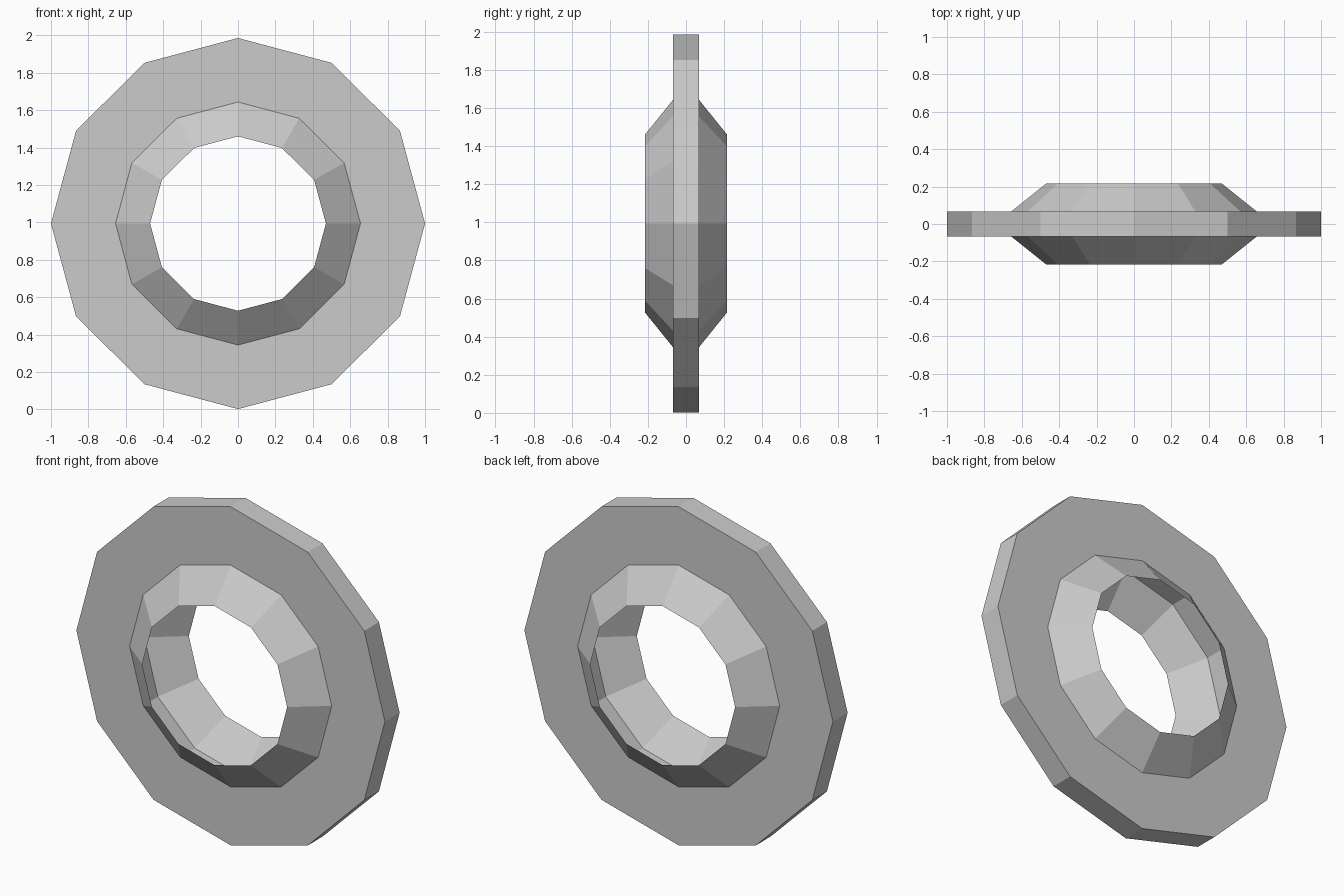
import bpy, bmesh, math

if "Cube" in bpy.data.objects:
    bpy.data.objects.remove(bpy.data.objects["Cube"])

SIDES = 12
CENTRE_Z = 0.994
SQUASH = 0.992   # ring is very slightly shorter than wide


def lathe(name, profile, closed):
    """Revolve (radius, y) points around the y axis into flat facets."""
    bm = bmesh.new()
    rings = []
    for r, y in profile:
        ring = []
        for i in range(SIDES):
            a = 2 * math.pi * i / SIDES
            ring.append(bm.verts.new((r * math.cos(a), y,
                                      CENTRE_Z + SQUASH * r * math.sin(a))))
        rings.append(ring)
    pairs = list(zip(rings, rings[1:]))
    if closed:
        pairs.append((rings[-1], rings[0]))
    for p, q in pairs:
        for i in range(SIDES):
            j = (i + 1) % SIDES
            bm.faces.new((p[i], q[i], q[j], p[j]))
    bmesh.ops.recalc_face_normals(bm, faces=bm.faces)
    # an open sheet must face away from the flange, along its own side of y
    if not closed:
        side = 1 if profile[-1][1] > 0 else -1
        if bm.faces[:][0].normal.y * side < 0:
            bmesh.ops.reverse_faces(bm, faces=bm.faces[:])
    mesh = bpy.data.meshes.new(name)
    bm.to_mesh(mesh)
    bm.free()
    obj = bpy.data.objects.new(name, mesh)
    bpy.context.collection.objects.link(obj)
    return obj


# Flat outer ring
lathe("flange", [(1, -0.068), (1, 0.068), (0.655, 0.068), (0.655, -0.068)], True)

# Thin tapered collars on both faces, hollow behind
for side, label in ((-1, "front"), (1, "back")):
    lathe(label + "_collar", [(0.655, side * 0.068), (0.47, side * 0.216)], False)
